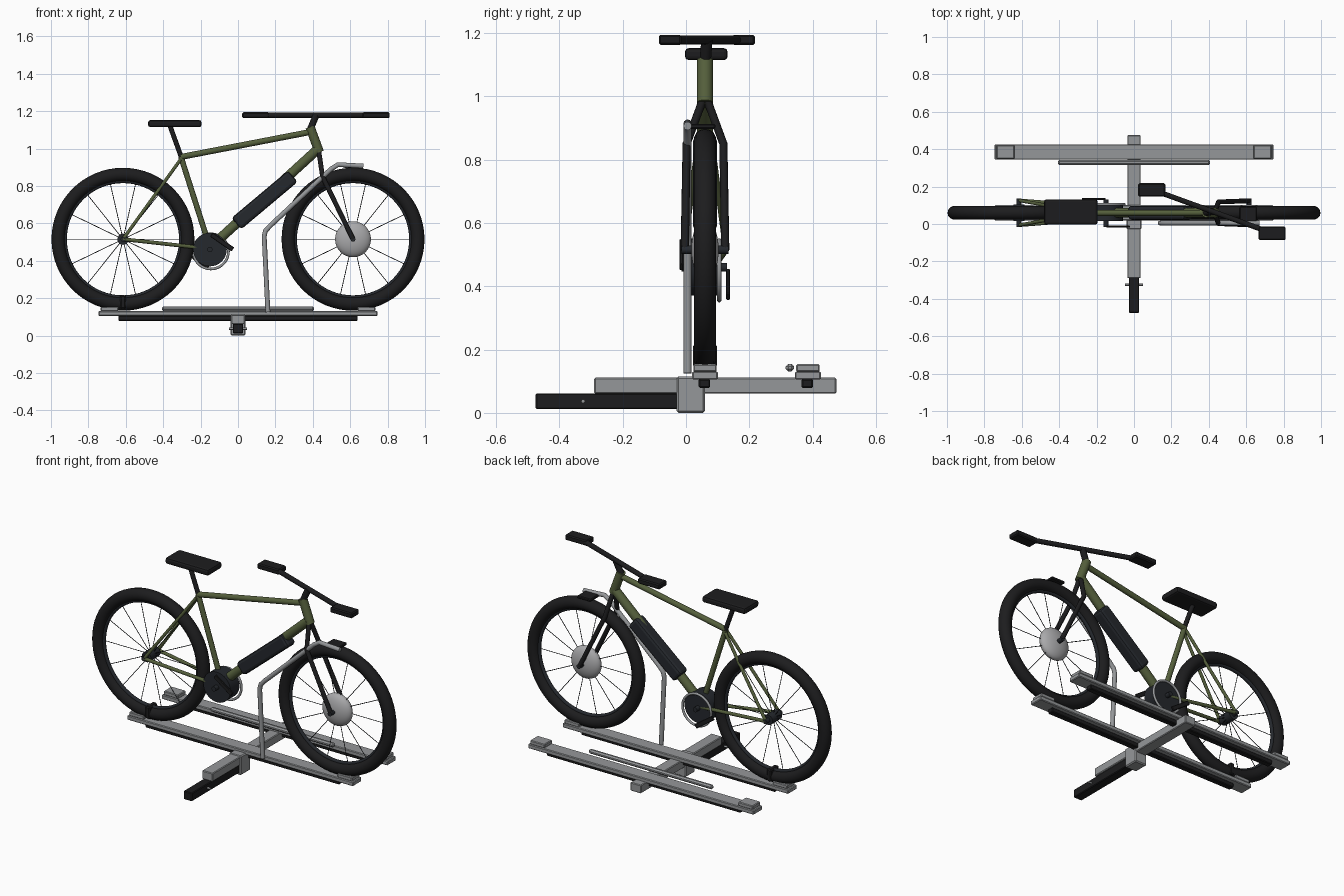
import bpy, math
from mathutils import Vector

if "Cube" in bpy.data.objects:
    bpy.data.objects.remove(bpy.data.objects["Cube"])

BY = 0.06                      # bike centre plane
RX, FX, WZ = -0.615, 0.615, 0.515


def material(name, color):
    m = bpy.data.materials.new(name)
    m.diffuse_color = (*color, 1)
    m.use_nodes = True
    m.node_tree.nodes["Principled BSDF"].inputs["Base Color"].default_value = m.diffuse_color
    return m


BLACK = material("black", (0.012, 0.012, 0.013))
DARK = material("dark_grey", (0.018, 0.021, 0.026))
OLIVE = material("olive", (0.09, 0.115, 0.045))
SILVER = material("silver", (0.3, 0.31, 0.32))
HUB = material("hub_silver", (0.4, 0.4, 0.41))


def finish(name, mat, smooth=True):
    o = bpy.context.object
    o.name = name
    o.data.materials.append(mat)
    if smooth:
        bpy.ops.object.shade_smooth_by_angle(angle=math.radians(35))
    return o


def box(name, mat, loc, size, bevel=0.004, tilt=0, segs=1):
    bpy.ops.mesh.primitive_cube_add(size=1, location=loc)
    o = bpy.context.object
    o.scale = size
    bpy.ops.object.transform_apply(location=False, rotation=False, scale=True)
    o.rotation_euler.y = tilt
    finish(name, mat, False)
    if bevel:
        b = o.modifiers.new("bevel", "BEVEL")
        b.width, b.segments = bevel, segs
    return o


def rod(name, mat, a, b, r, sides=20):
    a, b = Vector(a), Vector(b)
    bpy.ops.mesh.primitive_cylinder_add(vertices=sides, radius=r, depth=(b - a).length,
                                        location=(a + b) / 2)
    bpy.context.object.rotation_euler = (b - a).to_track_quat('Z', 'Y').to_euler()
    return finish(name, mat)


def tube(name, mat, pts, r):
    c = bpy.data.curves.new(name, 'CURVE')
    c.dimensions = '3D'
    c.bevel_depth, c.bevel_resolution, c.use_fill_caps = r, 4, True
    s = c.splines.new('POLY')
    s.points.add(len(pts) - 1)
    for p, co in zip(s.points, pts):
        p.co = (*co, 1)
    c.materials.append(mat)
    o = bpy.data.objects.new(name, c)
    bpy.context.collection.objects.link(o)
    return o


def ring(name, mat, x, y, z, major, minor):
    bpy.ops.mesh.primitive_torus_add(major_radius=major, minor_radius=minor, major_segments=64,
                                     minor_segments=14, location=(x, y, z),
                                     rotation=(math.pi / 2, 0, 0))
    return finish(name, mat)


# Rack: hitch bar, pivot block, main beam, locking pin
box("hitch_bar", BLACK, (0, -0.235, 0.037), (0.056, 0.48, 0.05))
box("pivot_block", SILVER, (0, 0.015, 0.0575), (0.08, 0.09, 0.115), 0.006)
box("main_beam", SILVER, (0, 0.0925, 0.086), (0.07, 0.765, 0.05))
rod("hitch_pin", SILVER, (-0.047, -0.325, 0.037), (0.047, -0.325, 0.037), 0.006)

# Two wheel trays with end cups
for i, y in enumerate((BY, 0.385)):
    box(f"tray_rail_{i}", BLACK, (0, y - 0.002, 0.093), (1.28, 0.036, 0.028))
    box(f"tray_{i}", SILVER, (0, y, 0.118), (1.49, 0.082, 0.026))
    for s in (-1, 1):
        box(f"tray_cup_{i}_{s}", SILVER, (s * 0.687, y, 0.142), (0.096, 0.074, 0.024))
box("folded_arm", SILVER, (0, 0.328, 0.143), (0.815, 0.026, 0.024), 0.008)
box("wheel_strap", BLACK, (RX, BY, 0.18), (0.03, 0.076, 0.072), 0.006)

# Clamp arm hooking over the front tyre
tube("clamp_arm", SILVER, [(0.16, 0.005, 0.125), (0.14, 0.005, 0.53), (0.147, 0.005, 0.56),
                           (0.175, 0.005, 0.59), (0.47, 0.005, 0.865), (0.5, 0.005, 0.892),
                           (0.535, 0.005, 0.914), (0.67, 0.005, 0.906)], 0.013)
box("clamp_pad", BLACK, (0.61, 0.05, 0.905), (0.09, 0.085, 0.016))

# Wheels
for name, x in (("rear", RX), ("front", FX)):
    ring(f"{name}_tyre", BLACK, x, BY, WZ, 0.346, 0.036)
    ring(f"{name}_rim", DARK, x, BY, WZ, 0.311, 0.011)
    for k in range(14):
        a = 2 * math.pi * k / 14
        d = Vector((math.cos(a), 0, math.sin(a)))
        c = Vector((x, BY, WZ))
        rod(f"{name}_spoke_{k}", DARK, c + d * 0.02, c + d * 0.31, 0.002, 6)
    rod(f"{name}_axle", DARK, (x, BY - 0.075, WZ), (x, BY + 0.075, WZ), 0.013)
rod("rear_hub", DARK, (RX, BY - 0.045, WZ), (RX, BY + 0.045, WZ), 0.03)
bpy.ops.mesh.primitive_uv_sphere_add(segments=32, ring_count=16, radius=0.096,
                                     location=(FX, BY, WZ), rotation=(math.pi / 2, 0, 0))
bpy.context.object.scale = (1, 1, 0.45)
finish("hub_motor", HUB)

# Frame
seat_top, crank = (-0.305, BY, 0.955), (-0.15, BY, 0.47)
rod("seat_tube", OLIVE, seat_top, crank, 0.015)
rod("top_tube", OLIVE, seat_top, (0.395, BY, 1.09), 0.016)
rod("down_tube", OLIVE, (0.425, BY, 0.995), crank, 0.026)
rod("head_tube", OLIVE, (0.385, BY, 1.115), (0.435, BY, 0.98), 0.025)
for s in (-1, 1):
    drop = (RX, BY + s * 0.066, WZ)
    rod(f"seat_stay_{s}", OLIVE, (-0.308, BY + s * 0.01, 0.94), drop, 0.009)
    rod(f"chain_stay_{s}", OLIVE, (-0.16, BY + s * 0.03, 0.465), drop, 0.01)
    tube(f"fork_blade_{s}", BLACK, [(0.432, BY + s * 0.008, 0.985), (0.452, BY + s * 0.058, 0.85),
                                    (FX, BY + s * 0.064, WZ)], 0.013)

# Battery on the down tube
box("battery", DARK, (0.142, BY, 0.725), (0.395, 0.075, 0.08), 0.016,
    -math.atan2(47, 56), 2)

# Drive unit, chainring, crank arms
rod("drive_unit", DARK, (-0.15, 0.015, 0.46), (-0.15, 0.1, 0.46), 0.09, 32)
ring("chainring", SILVER, -0.145, 0.105, 0.45, 0.094, 0.007)
rod("crank_axle", DARK, (-0.15, -0.015, 0.46), (-0.15, 0.13, 0.46), 0.014)
for s, y in ((1, -0.014), (-1, 0.133)):
    box(f"crank_arm_{s}", BLACK, (-0.15 + s * 0.065, y, 0.453 + s * 0.047),
        (0.14, 0.012, 0.026), 0.003, math.radians(35))

# Saddle and post
rod("seat_post", BLACK, (-0.3, BY, 0.945), (-0.365, BY, 1.125), 0.013)
box("saddle", BLACK, (-0.338, BY + 0.004, 1.133), (0.285, 0.135, 0.038), 0.012, 0, 2)

# Stem and turned handlebar with grips
rod("stem", BLACK, (0.385, BY, 1.1), (0.418, 0.066, 1.178), 0.018)
rod("handlebar", BLACK, (0.08, 0.19, 1.178), (0.755, -0.055, 1.178), 0.014)
for k, (x, y) in enumerate(((0.095, 0.182), (0.738, -0.05))):
    box(f"grip_{k}", BLACK, (x, y, 1.178), (0.145, 0.072, 0.032), 0.006)
